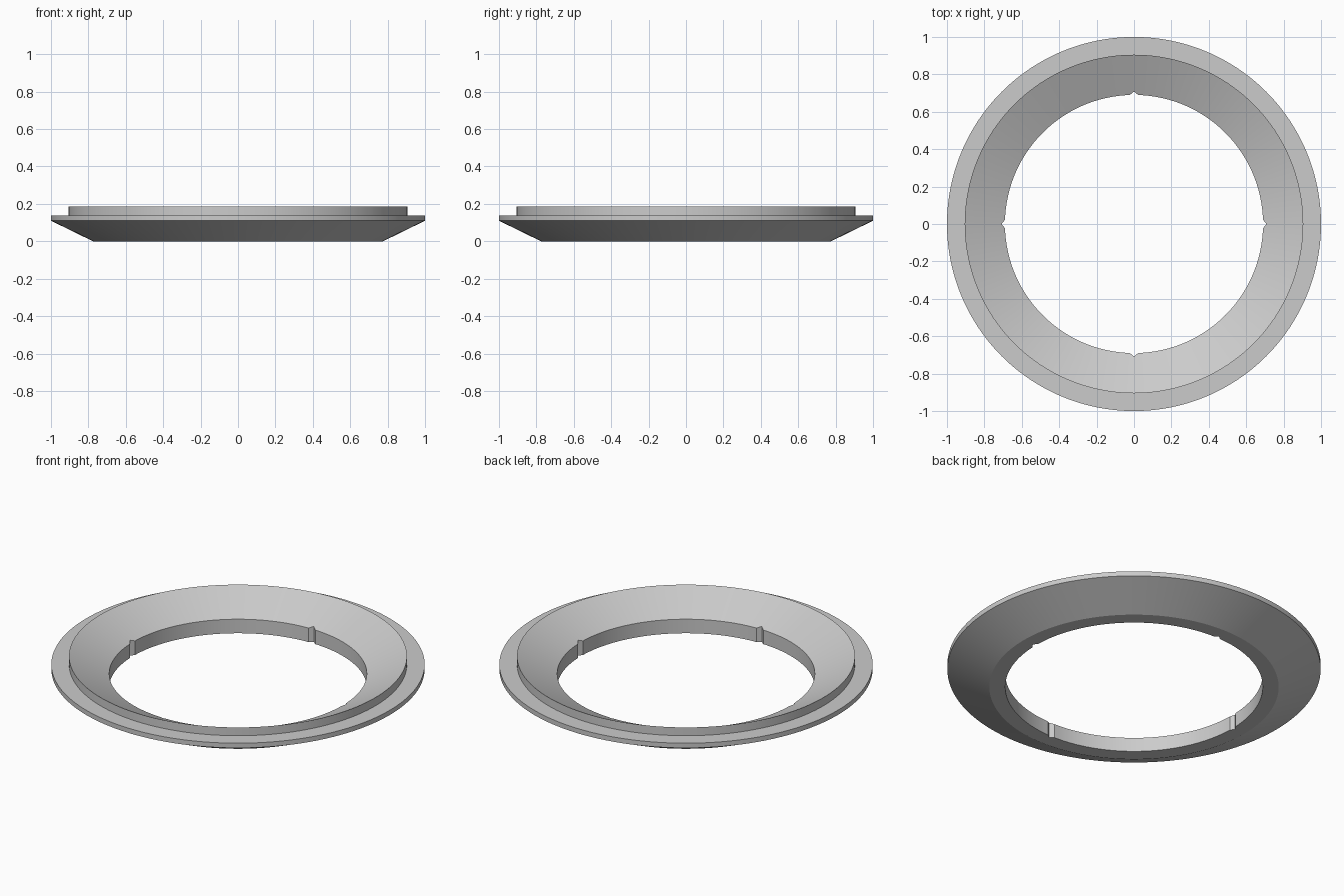
import bpy
import bmesh
import math

cube = bpy.data.objects.get("Cube")
if cube:
    bpy.data.objects.remove(cube, do_unlink=True)

SEGMENTS = 192
NOTCH_RADIUS = 0.708

# Single grey material
grey = bpy.data.materials.new("plain_grey")
grey.use_nodes = True
colour = (0.6, 0.6, 0.6, 1.0)
grey.diffuse_color = colour
grey.node_tree.nodes["Principled BSDF"].inputs["Base Color"].default_value = colour

# Ring cross-section (radius, height), starting with the two hole edges
inner_bottom, inner_top, lip_top = (0.69, 0.0), (0.69, 0.083), (0.905, 0.187)
profile = [inner_bottom, inner_top, lip_top,
           (0.905, 0.138), (1.0, 0.138), (1.0, 0.11), (0.775, 0.0)]
slope = (lip_top[1] - inner_top[1]) / (lip_top[0] - inner_top[0])


def section_at(step):
    """Cross-section at one step; every quarter turn the hole edge has a V notch."""
    if step % (SEGMENTS // 4):
        return profile
    rise = (NOTCH_RADIUS - inner_top[0]) * slope
    return [(NOTCH_RADIUS, 0.0), (NOTCH_RADIUS, inner_top[1] + rise)] + profile[2:]


# Sweep the cross-section round the vertical axis
bm = bmesh.new()
loops = []
for step in range(SEGMENTS):
    angle = math.tau * step / SEGMENTS
    loops.append([bm.verts.new((r * math.cos(angle), r * math.sin(angle), z))
                  for r, z in section_at(step)])
for i, loop in enumerate(loops):
    after = loops[(i + 1) % SEGMENTS]
    for j in range(len(profile)):
        k = (j + 1) % len(profile)
        bm.faces.new((loop[j], loop[k], after[k], after[j]))
bmesh.ops.recalc_face_normals(bm, faces=bm.faces)

mesh = bpy.data.meshes.new("notched_ring")
bm.to_mesh(mesh)
bm.free()
mesh.materials.append(grey)
ring = bpy.data.objects.new("notched_ring", mesh)
bpy.context.collection.objects.link(ring)

# Smooth round surfaces, crisp rims and notches
bpy.ops.object.select_all(action="DESELECT")
ring.select_set(True)
bpy.context.view_layer.objects.active = ring
bpy.ops.object.shade_smooth_by_angle(angle=math.radians(20))
